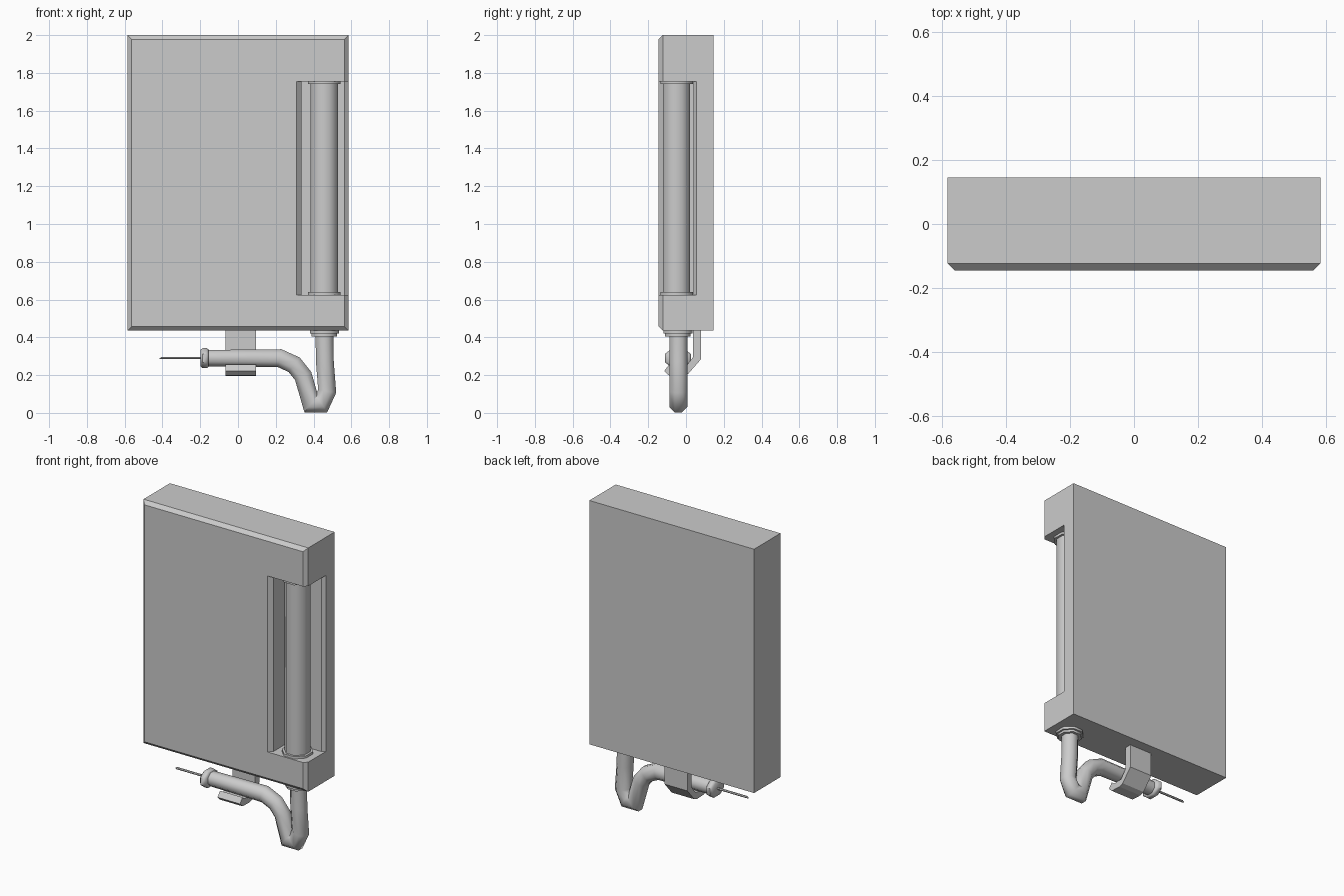
import bpy, bmesh
from math import cos, sin, pi
from mathutils import Vector

if "Cube" in bpy.data.objects:
    bpy.data.objects.remove(bpy.data.objects["Cube"])


def finish(name, bm, smooth=False):
    bmesh.ops.recalc_face_normals(bm, faces=bm.faces[:])
    mesh = bpy.data.meshes.new(name)
    bm.to_mesh(mesh)
    bm.free()
    obj = bpy.data.objects.new(name, mesh)
    bpy.context.collection.objects.link(obj)
    if smooth:
        bpy.ops.object.select_all(action='DESELECT')
        obj.select_set(True)
        bpy.context.view_layer.objects.active = obj
        bpy.ops.object.shade_smooth_by_angle(angle=0.85)
    return obj


def prism(name, pts, shift):
    """Extrude a closed 3D polygon along a vector."""
    bm = bmesh.new()
    face = bm.faces.new([bm.verts.new(p) for p in pts])
    new = bmesh.ops.extrude_face_region(bm, geom=[face])
    bmesh.ops.translate(bm, vec=shift, verts=[
        g for g in new['geom'] if isinstance(g, bmesh.types.BMVert)])
    return finish(name, bm)


def sweep(name, path, radii, y, sides=8, flat=1.0):
    """Mitred tube along an xz path; flat scales its depth in y."""
    bm = bmesh.new()
    pts = [Vector(p) for p in path]
    rings = []
    for i, p in enumerate(pts):
        a = (p - pts[i - 1]).normalized() if i else (pts[1] - p).normalized()
        b = (pts[i + 1] - p).normalized() if i < len(pts) - 1 else a
        t = (a + b).normalized()
        n = Vector((-t.y, t.x)) / t.dot(a)
        ring = []
        for k in range(sides):
            ang = 2 * pi * (k + 0.5) / sides
            r = radii[i] / cos(pi / sides)
            q = p + n * cos(ang) * r
            ring.append(bm.verts.new((q.x, y + sin(ang) * r * flat, q.y)))
        rings.append(ring)
    for r0, r1 in zip(rings, rings[1:]):
        for k in range(sides):
            j = (k + 1) % sides
            bm.faces.new((r0[k], r0[j], r1[j], r1[k]))
    bm.faces.new(rings[0])
    bm.faces.new(rings[-1])
    return finish(name, bm, True)


# Cabinet with a chamfered front rim
bm = bmesh.new()
bmesh.ops.create_cube(bm, size=1)
for v in bm.verts:
    v.co = (v.co.x * 1.17, v.co.y * 0.29, v.co.z * 1.565 + 1.2175)
front = [e for e in bm.edges if all(v.co.y < 0 for v in e.verts)]
bmesh.ops.bevel(bm, geom=front, offset=0.022, segments=1, affect='EDGES')
cabinet = finish("cabinet", bm)

# Recess open to the front and right
outline = [(0.31, -0.2), (0.31, -0.145), (0.335, -0.12), (0.335, 0.04),
           (0.565, 0.04), (0.585, 0.055), (0.7, 0.055), (0.7, -0.2)]
cutter = prism("recess_cutter", [(x, y, 0.625) for x, y in outline], (0, 0, 1.13))
cutter.hide_render = True
cutter.hide_set(True)
cut = cabinet.modifiers.new("recess", 'BOOLEAN')
cut.object = cutter
cut.solver = 'EXACT'

# Vertical cylinder in the recess with end collars
sweep("cylinder", [(0.457, 0.62), (0.457, 1.76)], [0.072] * 2, -0.05)
for name, z0, z1 in (("lower_collar", 0.62, 0.64), ("upper_collar", 1.74, 1.76)):
    sweep(name, [(0.457, z0), (0.457, z1)], [0.086] * 2, -0.05)

# Hose fitting under the cabinet
sweep("hose_fitting", [(0.457, 0.44), (0.457, 0.42), (0.457, 0.42 - 0.001), (0.457, 0.405)],
      [0.077, 0.077, 0.067, 0.067], -0.043)

# Hose dropping, looping up and becoming the handle
path = [(0.457, 0.43), (0.46, 0.27), (0.472, 0.115), (0.442, 0.05),
        (0.387, 0.05), (0.345, 0.195), (0.297, 0.255), (0.22, 0.29), (-0.165, 0.29)]
sweep("hose", path, [0.047] * 8 + [0.043], -0.04)

# Handle end ring and thin wand tip
sweep("handle_ring", [(-0.155, 0.29), (-0.165, 0.29), (-0.188, 0.29), (-0.198, 0.29)],
      [0.045, 0.053, 0.053, 0.044], -0.043, 8, 1.3)
sweep("wand_tip", [(-0.19, 0.29), (-0.405, 0.29), (-0.415, 0.287)],
      [0.006, 0.006, 0.002], -0.04, 6)

# Hook cradling the handle
hook = [(0.037, 0.45), (0.08, 0.45), (0.08, 0.285), (0.01, 0.205), (-0.02, 0.195),
        (-0.09, 0.198), (-0.115, 0.222), (-0.09, 0.255), (-0.07, 0.238),
        (-0.005, 0.24), (0.037, 0.295)]
prism("hook", [(-0.065, y, z) for y, z in hook], (0.16, 0, 0))
